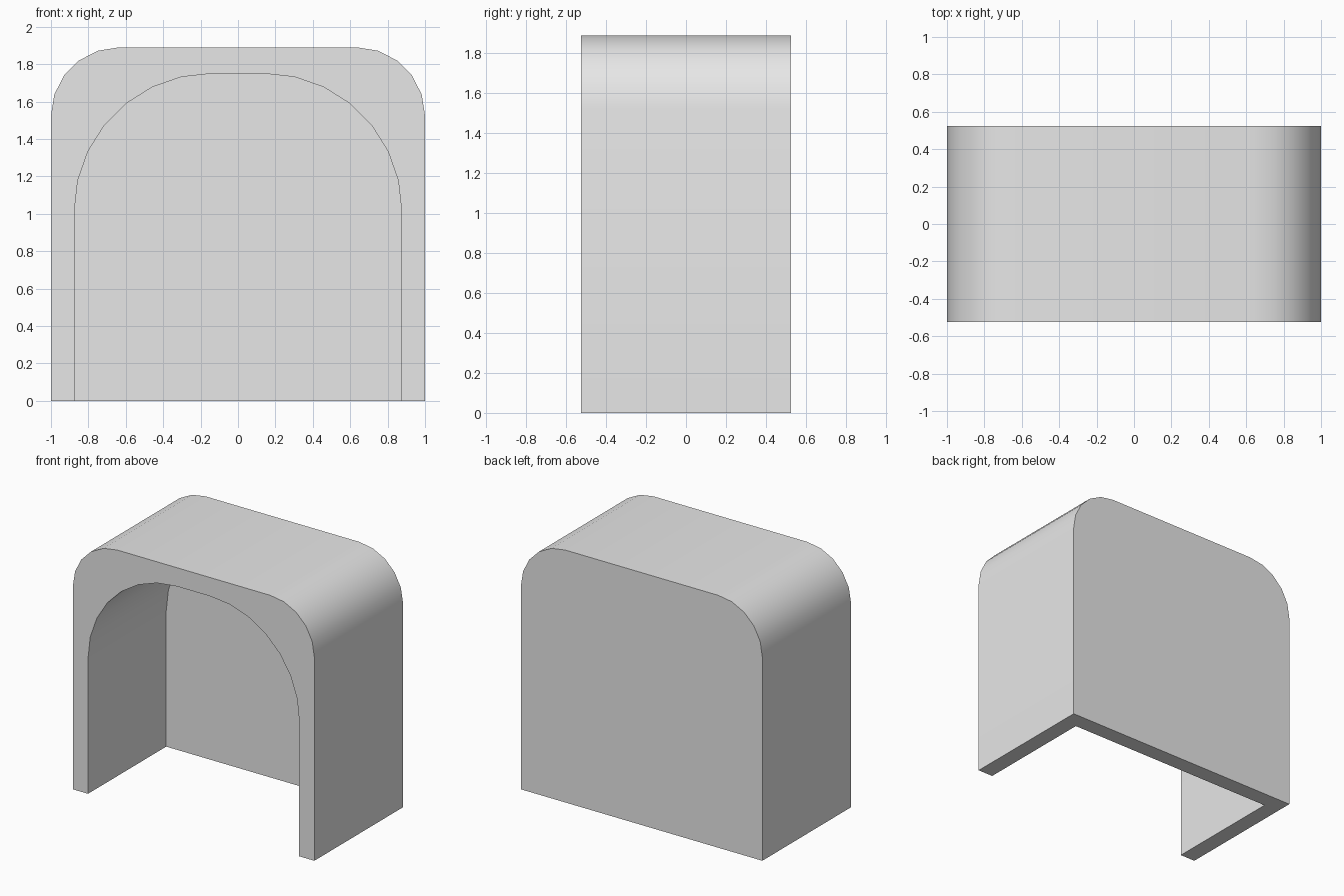
import bpy, bmesh
from math import sin, cos, pi, radians

cube = bpy.data.objects.get("Cube")
if cube:
    bpy.data.objects.remove(cube, do_unlink=True)

HALF_DEPTH = 0.525
WALL = 0.125


def arch(half_width, top, radius, segments):
    """Half-open outline from the left foot over the rounded top to the right foot."""
    right = [(half_width, 0)]
    for i in range(segments + 1):
        a = pi / 2 * i / segments
        right.append((half_width - radius + radius * cos(a),
                      top - radius + radius * sin(a)))
    return right + [(-x, z) for x, z in reversed(right)]


def ring(bm, outline, y):
    return [bm.verts.new((x, y, z)) for x, z in outline]


def bridge(bm, a, b):
    for i in range(len(a) - 1):
        bm.faces.new((a[i], a[i + 1], b[i + 1], b[i]))


bm = bmesh.new()
outer = arch(1.0, 1.89, 0.365, 5)
inner = arch(1.0 - WALL, 1.75, 0.735, 7)
outer_front = ring(bm, outer, -HALF_DEPTH)
outer_back = ring(bm, outer, HALF_DEPTH)
inner_front = ring(bm, inner, -HALF_DEPTH)
inner_back = ring(bm, inner, HALF_DEPTH - WALL)

# Outer skin and arched hollow
bridge(bm, outer_front, outer_back)
bridge(bm, inner_back, inner_front)
# Front rim, back wall and the hollow's rear face
bm.faces.new(outer_front + inner_front[::-1])
bm.faces.new(outer_back)
bm.faces.new(inner_back)
# U-shaped underside
bm.faces.new((outer_front[0], outer_back[0], outer_back[-1], outer_front[-1],
              inner_front[-1], inner_back[-1], inner_back[0], inner_front[0]))
bmesh.ops.recalc_face_normals(bm, faces=bm.faces)

mesh = bpy.data.meshes.new("arched_shell")
bm.to_mesh(mesh)
bm.free()
shell = bpy.data.objects.new("arched_shell", mesh)
bpy.context.collection.objects.link(shell)

# Plain grey finish
grey = bpy.data.materials.new("light_grey")
grey.use_nodes = True
color = (0.8, 0.8, 0.8, 1)
grey.diffuse_color = color
grey.node_tree.nodes["Principled BSDF"].inputs["Base Color"].default_value = color
mesh.materials.append(grey)

# Smooth the rounded corners, keep the rims crisp
bpy.ops.object.select_all(action='DESELECT')
shell.select_set(True)
bpy.context.view_layer.objects.active = shell
bpy.ops.object.shade_smooth_by_angle(angle=radians(30))
